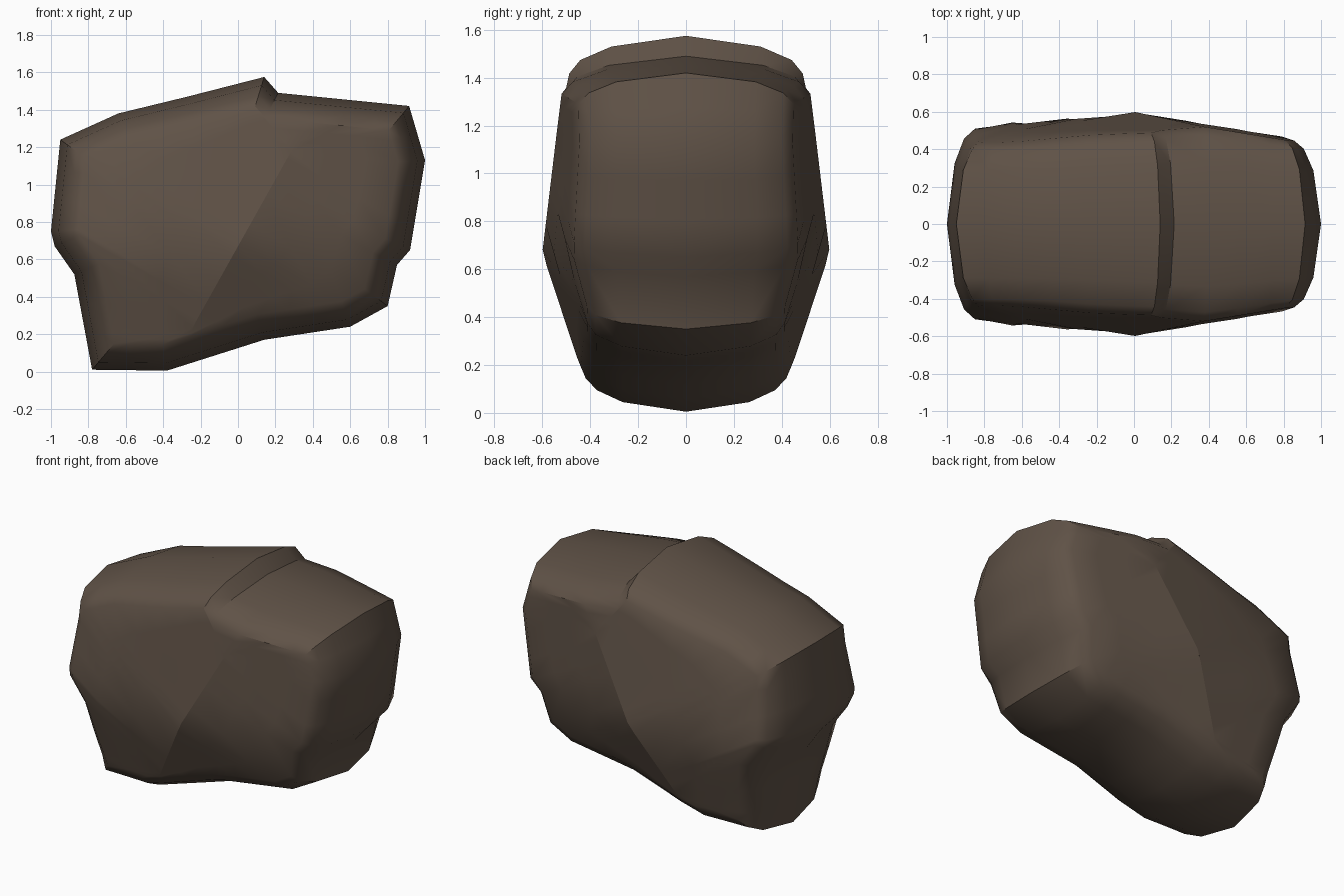
import bpy, bmesh, math
from mathutils import Vector

if "Cube" in bpy.data.objects:
    bpy.data.objects.remove(bpy.data.objects["Cube"])

# Front outline of the boulder (x, z), anticlockwise
outline = [(-.78, .01), (-.38, .005), (.14, .17), (.60, .24), (.80, .35), (.85, .57),
           (.92, .65), (1, 1.13), (.915, 1.42), (.215, 1.49), (.14, 1.575),
           (-.27, 1.47), (-.64, 1.38), (-.95, 1.24), (-1, .75), (-.98, .67), (-.875, .52)]


def subdivide(pts, step):
    out = []
    for i, p in enumerate(pts):
        a, b = Vector(p), Vector(pts[(i + 1) % len(pts)])
        n = max(1, round((b - a).length / step))
        out += [a.lerp(b, k / n) for k in range(n)]
    return out


def inset(pts, d):
    out = []
    for i, p in enumerate(pts):
        e1 = (p - pts[i - 1]).normalized()
        e2 = (pts[(i + 1) % len(pts)] - p).normalized()
        n1, n2 = Vector((-e1.y, e1.x)), Vector((-e2.y, e2.x))
        m = (n1 + n2).normalized()
        out.append(p + m * d / max(.7, m.dot(n1)))
    return out


# Half thickness: a diagonal ridge, falling away to both ends
ridge_dir = Vector((.7, 1.25)).normalized()
ridge_mid = Vector((0, .67))


def half_width(p):
    q = p - ridge_mid
    u = q.x * ridge_dir.y - q.y * ridge_dir.x
    w = .6 - (.19 * u if u > 0 else .08 * min(-u, .5) + .16 * max(-u - .5, 0))
    w -= .33 * -q.y if q.y < 0 else .12 * q.y
    return max(w, .40 + .03 * p.y)


def to_ridge(p, f):
    t = max(-.5, min(.58, (p - ridge_mid).dot(ridge_dir)))
    return p.lerp(ridge_mid + ridge_dir * t, f)


base = subdivide(outline, .17)
inner = inset(base, .14)
rings = [[(p, 0) for p in base],
         [(p, .66 * half_width(p)) for p in inset(base, .04)],
         [(p, .92 * half_width(p)) for p in inset(base, .09)]]
for f in (0, .3, .65, 1):
    rings.append([(q, half_width(q)) for q in (to_ridge(p, f) for p in inner)])

# Front half, mirrored to the back
bm = bmesh.new()
for side in (-1, 1):
    rows = [[bm.verts.new((p.x, side * w, p.y)) for p, w in r] for r in rings]
    for a, b in zip(rows, rows[1:]):
        for i in range(len(a)):
            j = (i + 1) % len(a)
            bm.faces.new((a[i], a[j], b[j], b[i]))
bmesh.ops.remove_doubles(bm, verts=bm.verts, dist=.002)
bmesh.ops.recalc_face_normals(bm, faces=bm.faces)

mesh = bpy.data.meshes.new("boulder")
bm.to_mesh(mesh)
bm.free()
boulder = bpy.data.objects.new("boulder", mesh)
bpy.context.collection.objects.link(boulder)

stone = bpy.data.materials.new("brown stone")
stone.diffuse_color = (.115, .084, .062, 1)
stone.use_nodes = True
stone.node_tree.nodes["Principled BSDF"].inputs["Base Color"].default_value = stone.diffuse_color
mesh.materials.append(stone)

bpy.context.view_layer.objects.active = boulder
boulder.select_set(True)
bpy.ops.object.shade_smooth_by_angle(angle=math.radians(35))
